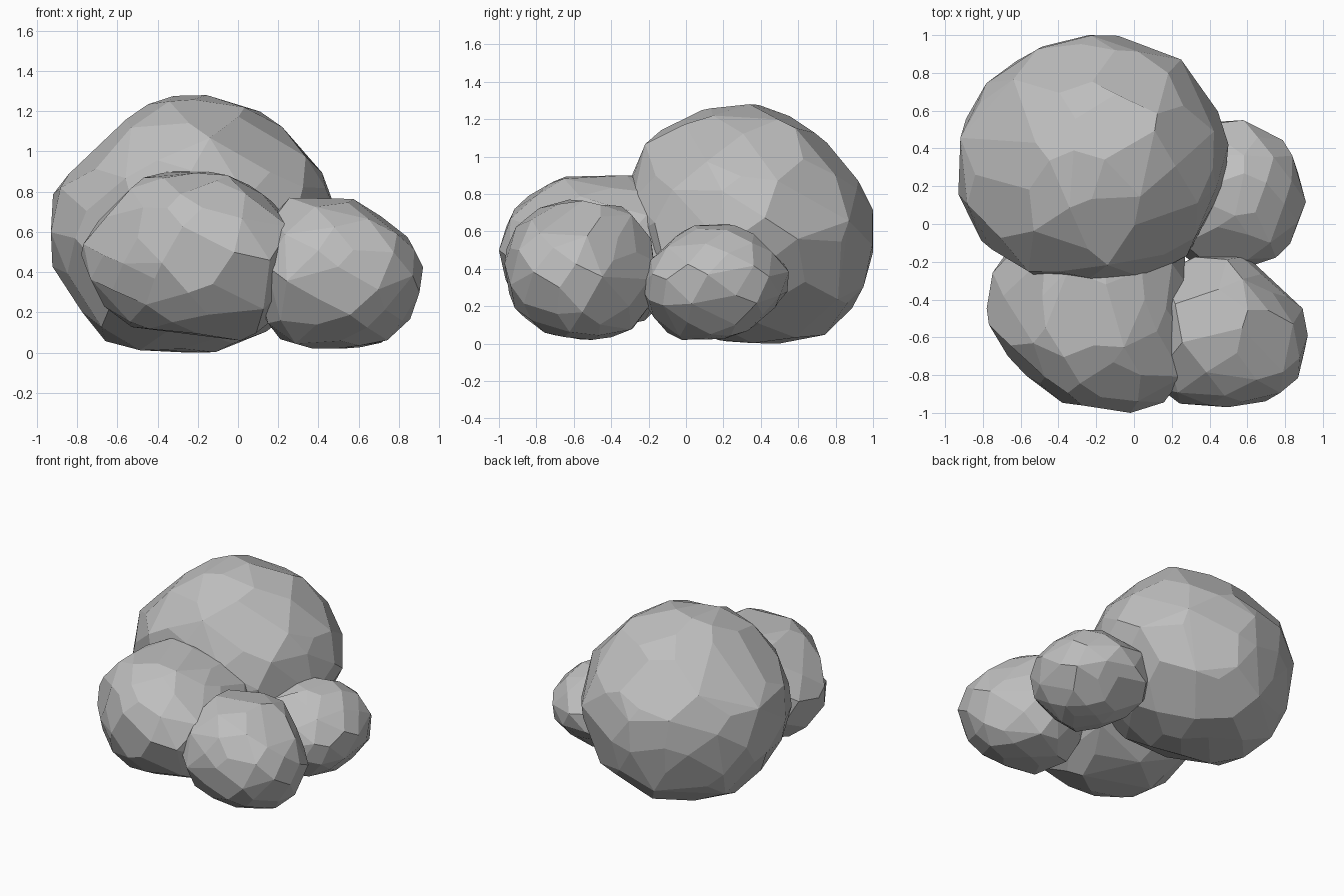
import bpy, bmesh, math, random
from mathutils import Vector

cube = bpy.data.objects.get("Cube")
if cube:
    bpy.data.objects.remove(cube, do_unlink=True)

# Single stone colour
stone = bpy.data.materials.new("stone_grey")
stone.use_nodes = True
grey = (0.52, 0.52, 0.52, 1)
stone.diffuse_color = grey
stone.node_tree.nodes["Principled BSDF"].inputs["Base Color"].default_value = grey

# Sign pairs for the four diagonals of a plane, in the order ++, -+, --, +-
CORNERS = ((1, 1), (-1, 1), (-1, -1), (1, -1))


def guide_radii(centre, low, high, diagonals):
    """Directions with the boulder's reach along each: six axes and twelve diagonals."""
    guides = []
    for axis in range(3):
        for sign, end in ((1, high), (-1, low)):
            d = Vector((0, 0, 0))
            d[axis] = sign
            guides.append((d, abs(end[axis] - centre[axis])))
    for (a, b), reaches in diagonals.items():
        for (sa, sb), reach in zip(CORNERS, reaches):
            d = Vector((0, 0, 0))
            d["xyz".index(a)] = sa
            d["xyz".index(b)] = sb
            guides.append((d.normalized(), reach))
    return guides


def boulder(name, centre, low, high, count, seed, **diagonals):
    """Faceted convex boulder blended from its reach along the guide directions."""
    rng = random.Random(seed)
    guides = guide_radii(centre, low, high, diagonals)
    bm = bmesh.new()
    # Jittered spiral of directions, each pushed out to the blended reach
    for i in range(count):
        z = 1 - 2 * (i + 0.5) / count
        turn = i * math.pi * (3 - math.sqrt(5))
        ring = math.sqrt(1 - z * z)
        d = Vector((ring * math.cos(turn), ring * math.sin(turn), z))
        d += Vector([rng.uniform(-0.09, 0.09) for _ in range(3)])
        d.normalize()
        weights = [max(0, d.dot(g)) ** 12 for g, _ in guides]
        reach = sum(w * r for w, (_, r) in zip(weights, guides)) / sum(weights)
        bm.verts.new(d * reach * rng.uniform(0.99, 1.04))
    hull = bmesh.ops.convex_hull(bm, input=bm.verts[:])
    spare = {g for g in hull["geom_interior"] + hull["geom_unused"]
             if isinstance(g, bmesh.types.BMVert)}
    bmesh.ops.delete(bm, geom=list(spare), context='VERTS')
    # Merge nearly level triangles into broad facets
    bmesh.ops.dissolve_limit(bm, angle_limit=math.radians(10),
                             verts=bm.verts[:], edges=bm.edges[:])
    # Settle the outermost corners on the boulder's bounds
    for axis in range(3):
        values = [v.co[axis] for v in bm.verts]
        a, b = min(values), max(values)
        for v in bm.verts:
            t = (v.co[axis] - a) / (b - a)
            v.co[axis] = low[axis] + t * (high[axis] - low[axis])
    bmesh.ops.recalc_face_normals(bm, faces=bm.faces[:])
    mesh = bpy.data.meshes.new(name)
    bm.to_mesh(mesh)
    bm.free()
    mesh.materials.append(stone)
    obj = bpy.data.objects.new(name, mesh)
    bpy.context.collection.objects.link(obj)


# Cluster of four overlapping boulders
boulder("large_boulder", (-0.2, 0.33, 0.62), (-0.93, -0.35, 0), (0.5, 1, 1.28), 120, 3,
        xz=(0.67, 0.635, 0.72, 0.62), yz=(0.62, 0.7, 0.65, 0.7), xy=(0.69, 0.68, 0.72, 0.69))
boulder("front_boulder", (-0.25, -0.5, 0.47), (-0.78, -1, 0.06), (0.28, 0.02, 0.9), 95, 8,
        xz=(0.485, 0.46, 0.48, 0.53), yz=(0.53, 0.48, 0.48, 0.48), xy=(0.6, 0.56, 0.44, 0.6))
boulder("front_left_boulder", (0.5, -0.57, 0.4), (0.08, -0.97, 0.02), (0.92, -0.16, 0.77), 75, 5,
        xz=(0.36, 0.46, 0.45, 0.41), yz=(0.41, 0.41, 0.4, 0.43), xy=(0.345, 0.46, 0.47, 0.44))
boulder("back_left_boulder", (0.52, 0.15, 0.33), (0.12, -0.25, 0.02), (0.91, 0.55, 0.64), 75, 12,
        xz=(0.35, 0.36, 0.35, 0.35), yz=(0.33, 0.33, 0.38, 0.32), xy=(0.39, 0.42, 0.42, 0.4))
